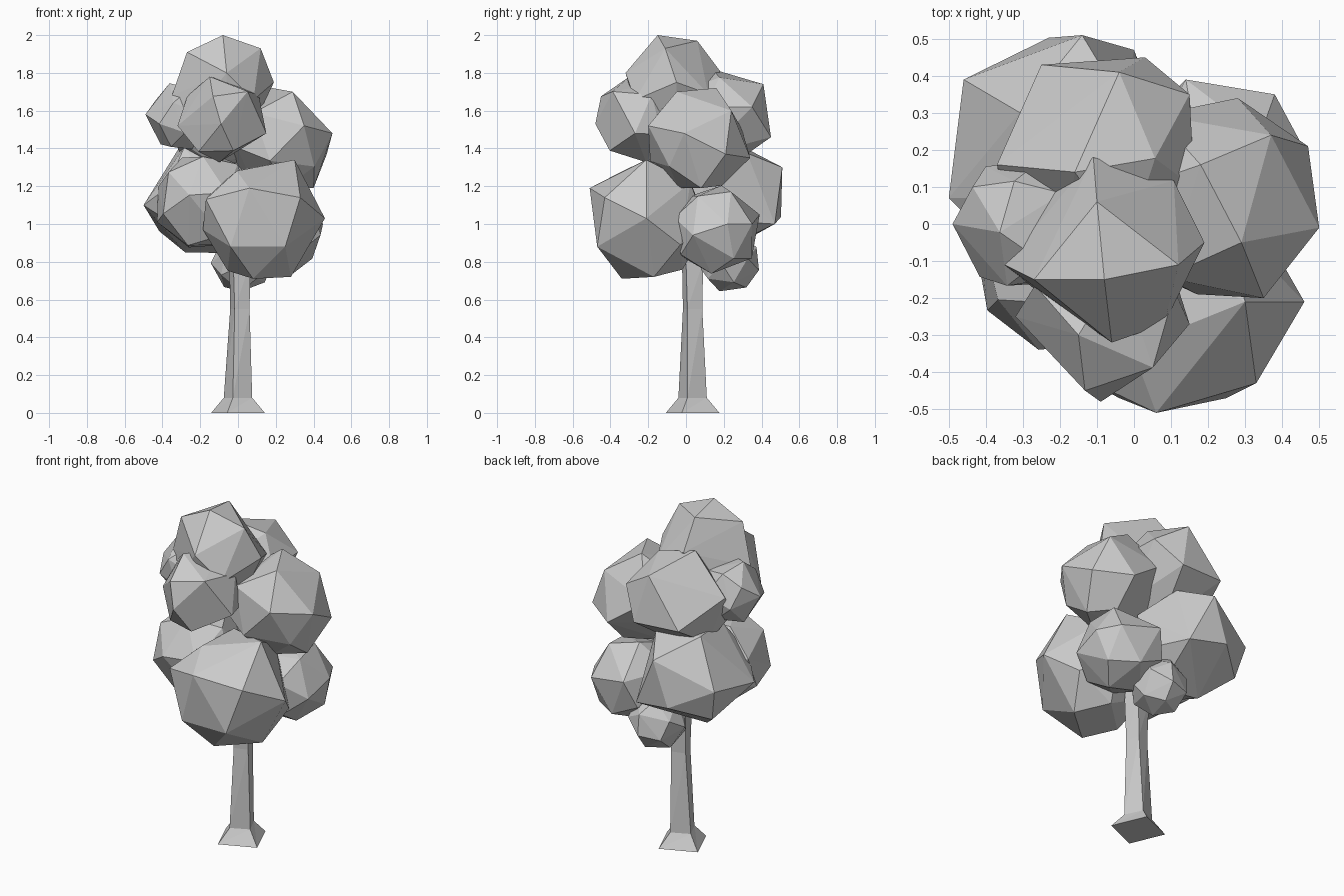
import bpy, bmesh, math, random
from mathutils import Euler, Vector

cube = bpy.data.objects.get("Cube")
if cube:
    bpy.data.objects.remove(cube, do_unlink=True)
random.seed(7)

grey = bpy.data.materials.new("plain_grey")
grey.use_nodes = True
colour = (0.6, 0.6, 0.6, 1)
grey.diffuse_color = colour
grey.node_tree.nodes["Principled BSDF"].inputs["Base Color"].default_value = colour


def add_object(name, bm):
    bmesh.ops.recalc_face_normals(bm, faces=bm.faces)
    mesh = bpy.data.meshes.new(name)
    bm.to_mesh(mesh)
    bm.free()
    mesh.materials.append(grey)
    obj = bpy.data.objects.new(name, mesh)
    bpy.context.collection.objects.link(obj)
    return obj


def even_directions(count):
    """Directions spread evenly over a sphere along a spiral, randomly turned."""
    turn = Euler([random.uniform(0, math.tau) for _ in range(3)]).to_matrix()
    golden = math.pi * (3 - math.sqrt(5))
    for i in range(count):
        z = 1 - (2 * i + 1) / count
        flat = math.sqrt(1 - z * z)
        yield turn @ Vector((flat * math.cos(golden * i), flat * math.sin(golden * i), z))


def foliage(name, centre, radius, corners=()):
    """Coarse faceted ball; the given corners replace the regular ones near them."""
    centre = Vector(centre)
    corners = [Vector(c) for c in corners]
    points = list(corners)
    for direction in even_directions(20):
        p = centre + direction * radius * 1.03
        if all((p - c).length > radius * 0.6 for c in corners):
            points.append(p)
    bm = bmesh.new()
    for p in points:
        bm.verts.new(p)
    bmesh.ops.convex_hull(bm, input=bm.verts[:])
    loose = [v for v in bm.verts if not v.link_faces]
    bmesh.ops.delete(bm, geom=loose, context='VERTS')
    add_object(name, bm)


# Trunk: twisted four-sided column with a flared foot
bm = bmesh.new()
rings = []
for z, radius, cx, angle in [(0, 0.153, 0, -22), (0.08, 0.08, 0, -20),
                             (0.55, 0.058, 0.01, -28), (0.8, 0.066, 0.01, -32),
                             (1.1, 0.05, 0.01, -32)]:
    rings.append([bm.verts.new((cx + radius * math.cos(math.radians(angle + 90 * i)),
                                0.035 + radius * math.sin(math.radians(angle + 90 * i)), z))
                  for i in range(4)])
for a, b in zip(rings, rings[1:]):
    for i in range(4):
        j = (i + 1) % 4
        bm.faces.new((a[i], a[j], b[j]))
        bm.faces.new((a[i], b[j], b[i]))
bm.faces.new(rings[0][::-1])
bm.faces.new(rings[-1])
add_object("trunk", bm)

# Upper crown
foliage("foliage_top", (-0.08, -0.07, 1.73), 0.26,
        [(-0.08, -0.15, 2), (-0.1, 0.06, 1.97), (0.12, -0.11, 1.93), (-0.27, -0.15, 1.91),
         (-0.06, -0.32, 1.8), (0.19, -0.05, 1.75), (-0.11, 0.18, 1.81), (-0.35, -0.11, 1.68)])
foliage("foliage_upper_front", (-0.08, -0.25, 1.56), 0.23,
        [(-0.15, -0.3, 1.78), (-0.09, -0.48, 1.53), (0.15, -0.27, 1.48), (-0.32, -0.25, 1.52)])
foliage("foliage_upper_side_small", (-0.305, 0, 1.57), 0.18, [(-0.49, 0, 1.58)])
foliage("foliage_upper_side_large", (0.215, 0.065, 1.45), 0.275,
        [(0.5, -0.01, 1.48), (0.29, -0.05, 1.7), (0.18, 0.16, 1.72), (0.37, 0.24, 1.6),
         (0.47, 0.21, 1.37), (0.35, -0.2, 1.52), (0.28, 0.34, 1.35), (0.4, 0.08, 1.19)])
foliage("foliage_upper_back", (-0.1, 0.17, 1.54), 0.275,
        [(-0.04, 0.41, 1.74), (0.03, 0.45, 1.46), (-0.25, 0.43, 1.47),
         (-0.16, 0.14, 1.82), (-0.37, 0.16, 1.6), (0.15, 0.35, 1.62)])

# Lower crown
foliage("foliage_lower_front", (0.12, -0.2, 1.02), 0.31,
        [(0.06, -0.51, 1.19), (-0.17, -0.4, 1.13), (-0.04, -0.47, 0.88), (0.25, -0.47, 0.88),
         (0.33, -0.43, 1.14), (0.3, -0.21, 1.34), (0.46, -0.21, 1.03), (0.28, -0.17, 0.72),
         (0.08, -0.34, 0.71)])
foliage("foliage_lower_side", (0.23, 0.16, 0.97), 0.235,
        [(0.45, 0.22, 1), (0.14, 0.39, 1.05), (0.38, 0.35, 1)])
foliage("foliage_lower_back", (-0.19, 0.2, 1.13), 0.31,
        [(-0.14, 0.51, 1.3), (-0.5, 0.07, 1.1), (-0.46, 0.39, 1.15),
         (0, 0.47, 1), (-0.28, 0.2, 0.85)])
foliage("foliage_lower_front_small", (-0.18, -0.08, 1.12), 0.265)
foliage("foliage_lowest", (0.02, 0.23, 0.8), 0.16)
